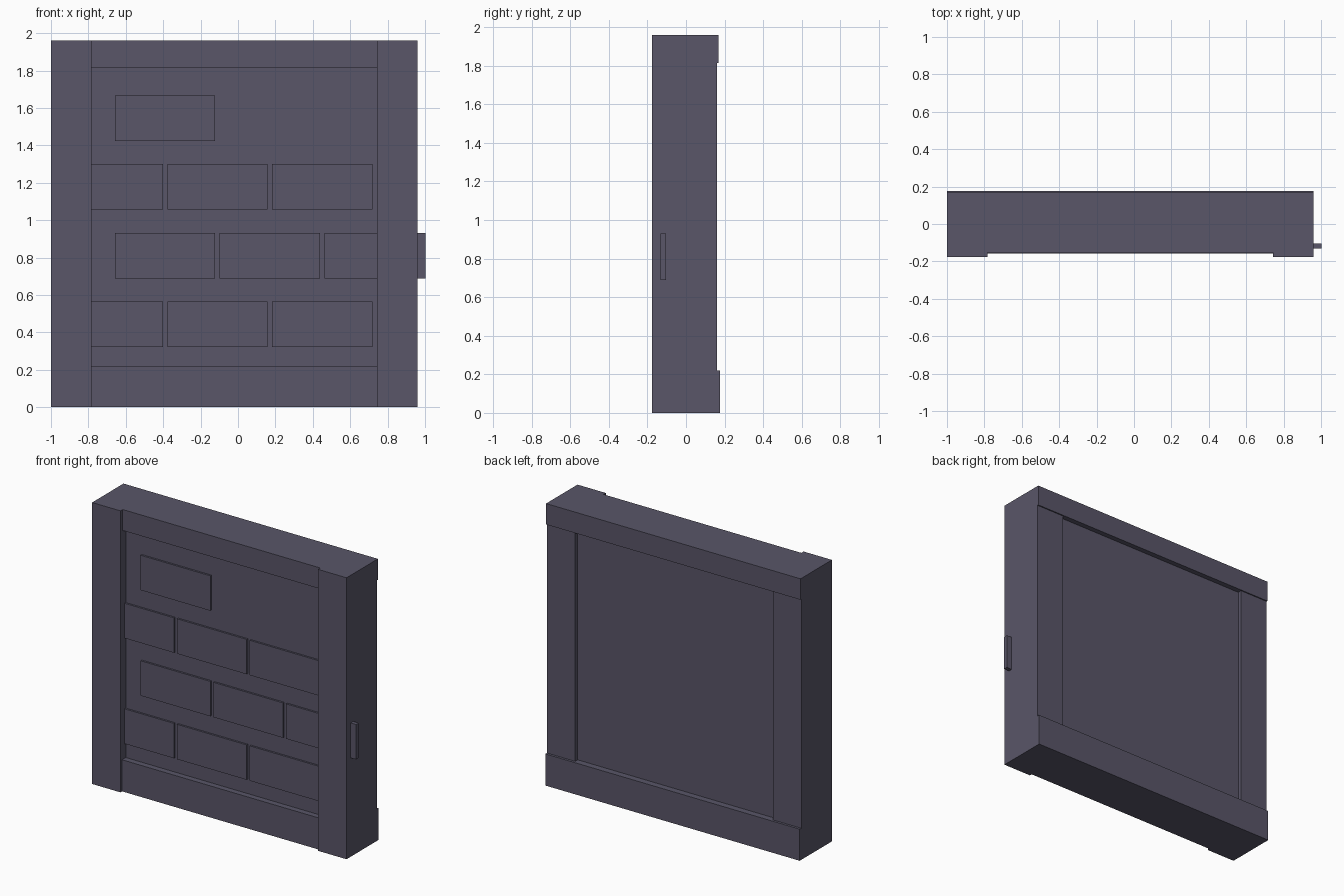
import bpy

if "Cube" in bpy.data.objects:
    bpy.data.objects.remove(bpy.data.objects["Cube"])

# One flat dusty grey-violet colour for the whole wall
stone = bpy.data.materials.new("dusty_violet_stone")
stone.diffuse_color = (0.100, 0.092, 0.138, 1)
stone.use_nodes = True
stone.node_tree.nodes["Principled BSDF"].inputs["Base Color"].default_value = stone.diffuse_color


def box(name, x0, x1, y0, y1, z0, z1):
    """Axis-aligned box from its limits."""
    bpy.ops.mesh.primitive_cube_add(
        size=1, location=((x0 + x1) / 2, (y0 + y1) / 2, (z0 + z1) / 2))
    ob = bpy.context.object
    ob.name = name
    ob.scale = (x1 - x0, y1 - y0, z1 - z0)
    bpy.ops.object.transform_apply(location=False, rotation=False, scale=True)
    ob.data.materials.append(stone)
    return ob


LEFT, RIGHT, TOP = -1.0, 0.96, 1.96
POST = 0.218

# Recessed wall panel
box("wall_panel", LEFT + 0.1, RIGHT - 0.1, -0.118, 0.132, 0.1, TOP - 0.08)

# Side posts
box("left_post", LEFT, LEFT + POST, -0.177, 0.16, 0, TOP)
box("right_post", RIGHT - POST, RIGHT, -0.177, 0.16, 0, TOP)

# Full-width top and bottom beams, proud of the posts at the back
box("bottom_beam", LEFT, RIGHT, -0.159, 0.177, 0, 0.22)
box("top_beam", LEFT, RIGHT, -0.152, 0.168, 1.814, TOP)

# Staggered raised bricks; the outermost ones run into (or through) the posts
W, H, STEP_X, STEP_Z = 0.536, 0.243, 0.56, 0.3675
rows = [(-0.938, 3), (-0.658, 3), (-0.938, 3), (-0.658, 1)]
for r, (start, count) in enumerate(rows):
    z = 0.321 + r * STEP_Z
    for c in range(count):
        x = start + c * STEP_X
        box(f"brick_{r + 1}_{c + 1}", x, x + W + (0.004 if x > 0.4 else 0),
            -0.131, -0.103, z, z + H)
